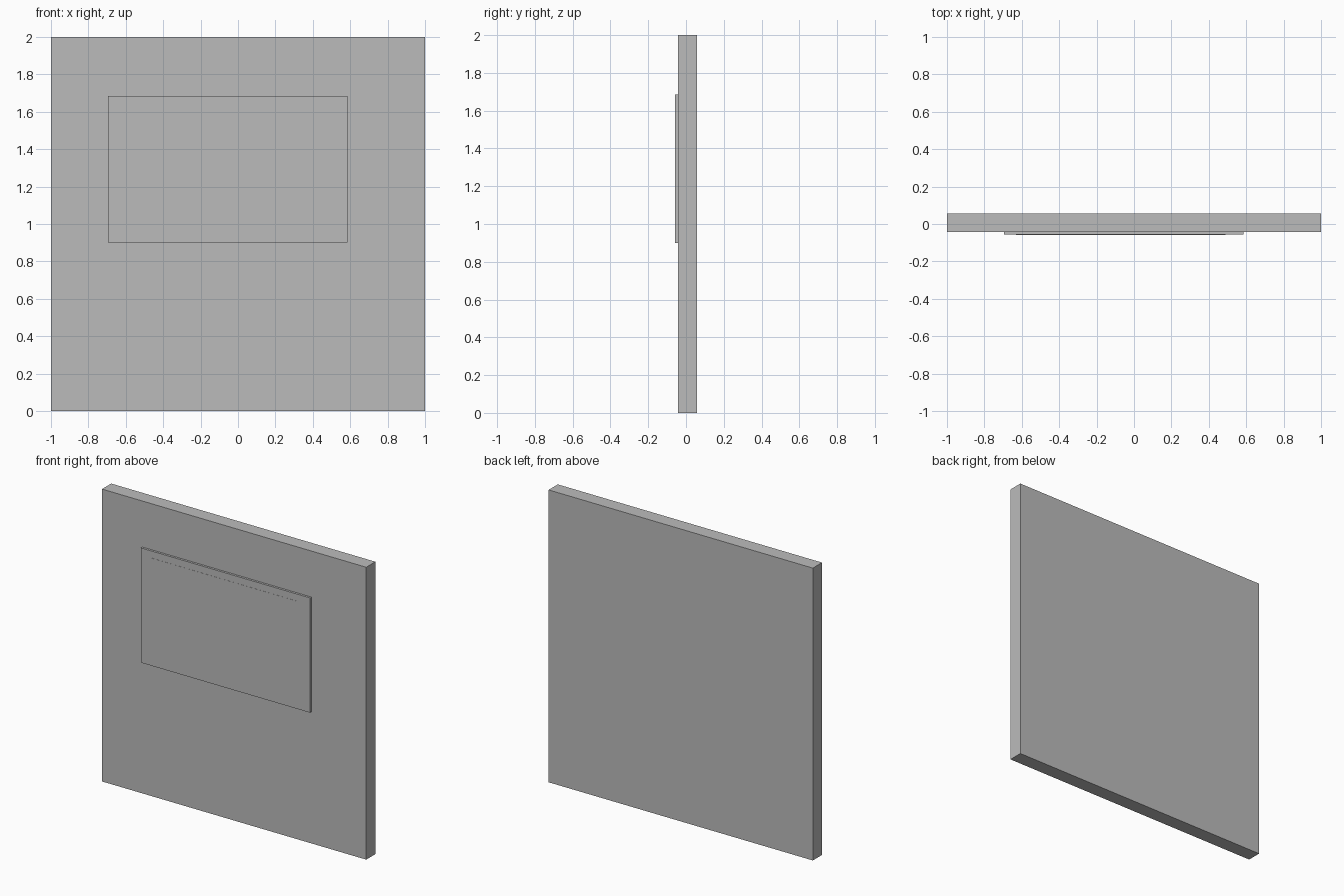
import bpy

default = bpy.data.objects.get("Cube")
if default:
    bpy.data.objects.remove(default, do_unlink=True)


def make_material(name, color):
    mat = bpy.data.materials.new(name)
    mat.use_nodes = True
    mat.diffuse_color = color
    mat.node_tree.nodes["Principled BSDF"].inputs["Base Color"].default_value = color
    return mat


def box(name, x, y, z, mat):
    """Add a box spanning the given (min, max) ranges."""
    spans = (x, y, z)
    bpy.ops.mesh.primitive_cube_add(size=1, location=[(a + b) / 2 for a, b in spans])
    obj = bpy.context.object
    obj.name = name
    obj.scale = [b - a for a, b in spans]
    bpy.ops.object.transform_apply(location=False, rotation=False, scale=True)
    obj.data.materials.append(mat)
    return obj


grey = make_material("grey", (0.5, 0.5, 0.5, 1))
dark_red = make_material("dark red", (0.06, 0.005, 0.015, 1))

BACK, WALL, FRONT = 0.057, -0.042, -0.057
LEFT, RIGHT, BOTTOM, TOP = -0.695, 0.585, 0.9, 1.685
IN_LEFT, IN_RIGHT, IN_BOTTOM, IN_TOP = -0.632, 0.488, 0.94, 1.637

# Wall slab
box("wall", (-1, 1), (WALL, BACK), (0, 2), grey)

# Frame bars around the panel
depth = (FRONT, WALL)
box("frame_left", (LEFT, IN_LEFT), depth, (BOTTOM, TOP), grey)
box("frame_right", (IN_RIGHT, RIGHT), depth, (BOTTOM, TOP), grey)
box("frame_bottom", (IN_LEFT, IN_RIGHT), depth, (BOTTOM, IN_BOTTOM), grey)
box("frame_top", (IN_LEFT, IN_RIGHT), depth, (IN_TOP, TOP), grey)

# Dark backing board, covered by the panel face
box("backing_board", (IN_LEFT, IN_RIGHT), (FRONT + 0.005, WALL), (IN_BOTTOM, IN_TOP), dark_red)
box("panel", (IN_LEFT, IN_RIGHT), (FRONT - 0.001, FRONT + 0.005), (IN_BOTTOM, IN_TOP), grey)
